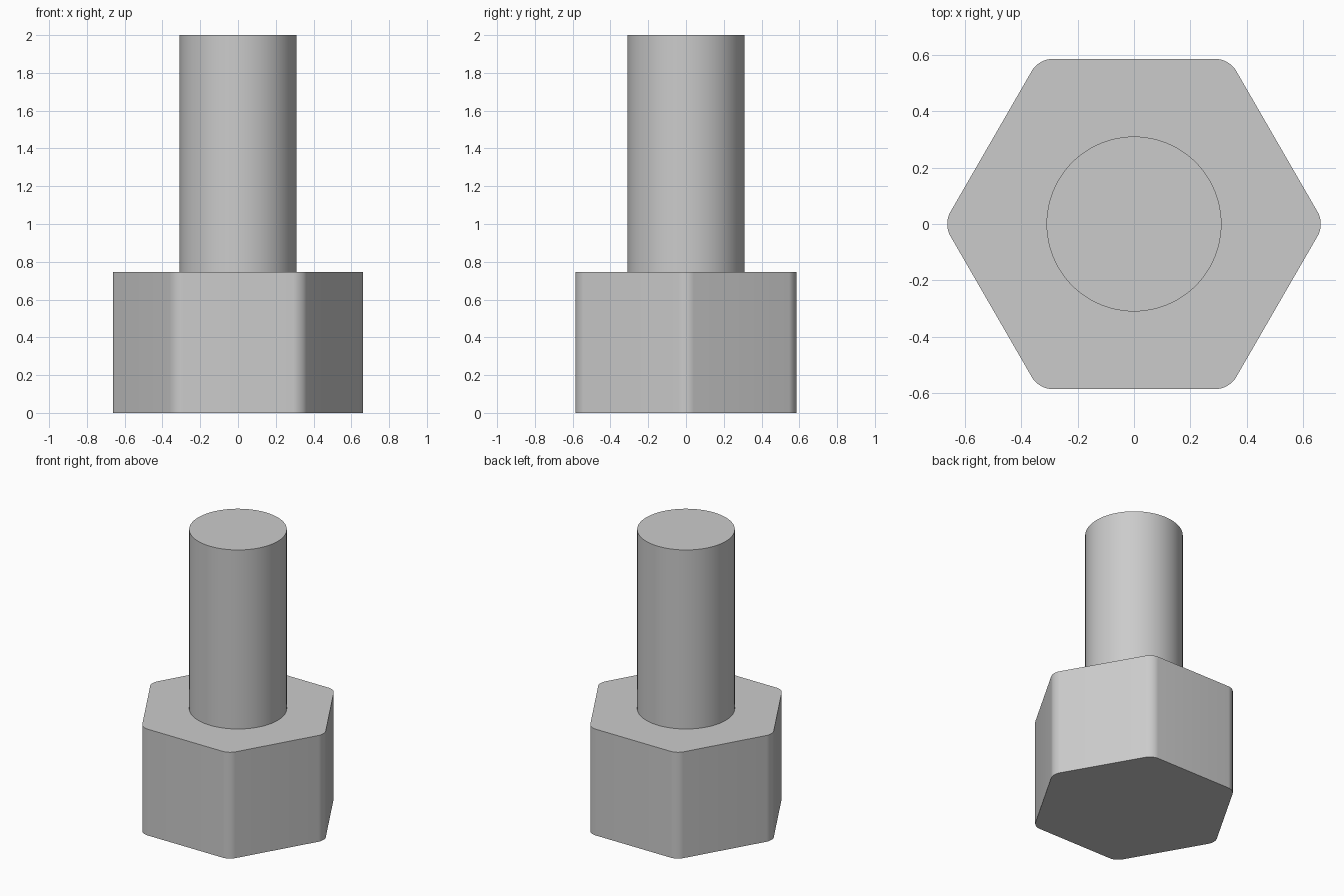
import bpy
import bmesh
import math

HEIGHT = 2.0
HEAD_HEIGHT = 0.745
FLAT_RADIUS = 0.585      # centre to flat side
CORNER_RADIUS = 0.08
SHAFT_RADIUS = 0.31

cube = bpy.data.objects.get("Cube")
if cube:
    bpy.data.objects.remove(cube, do_unlink=True)

# Single plain steel colour
steel = bpy.data.materials.new("steel grey")
steel.use_nodes = True
colour = (0.6, 0.6, 0.6, 1)
steel.diffuse_color = colour
steel.node_tree.nodes["Principled BSDF"].inputs["Base Color"].default_value = colour


def make_prism(name, sides, radius, bottom, top, corner=0.0):
    """Upright prism, optionally with rounded vertical edges."""
    bm = bmesh.new()
    ring = []
    for i in range(sides):
        a = math.tau * i / sides
        ring.append(bm.verts.new((radius * math.cos(a), radius * math.sin(a), bottom)))
    base = bm.faces.new(ring)
    extruded = bmesh.ops.extrude_face_region(bm, geom=[base], use_keep_orig=True)
    moved = [g for g in extruded["geom"] if isinstance(g, bmesh.types.BMVert)]
    bmesh.ops.translate(bm, verts=moved, vec=(0, 0, top - bottom))
    if corner:
        upright = [e for e in bm.edges
                   if abs(e.verts[0].co.z - e.verts[1].co.z) > 0.1]
        bmesh.ops.bevel(bm, geom=upright, affect='EDGES', segments=8, profile=0.5,
                        offset=corner * math.tan(math.pi / sides))
    bmesh.ops.recalc_face_normals(bm, faces=bm.faces)
    mesh = bpy.data.meshes.new(name)
    bm.to_mesh(mesh)
    bm.free()
    mesh.materials.append(steel)
    obj = bpy.data.objects.new(name, mesh)
    bpy.context.collection.objects.link(obj)
    bpy.ops.object.select_all(action='DESELECT')
    obj.select_set(True)
    bpy.context.view_layer.objects.active = obj
    bpy.ops.object.shade_smooth_by_angle(angle=math.radians(30))
    return obj


# Hexagonal head with rounded corners, points along x
make_prism("hex_head", 6, FLAT_RADIUS / math.cos(math.pi / 6), 0, HEAD_HEIGHT, CORNER_RADIUS)

# Plain round shaft standing on the head
make_prism("shaft", 96, SHAFT_RADIUS, HEAD_HEIGHT, HEIGHT)
